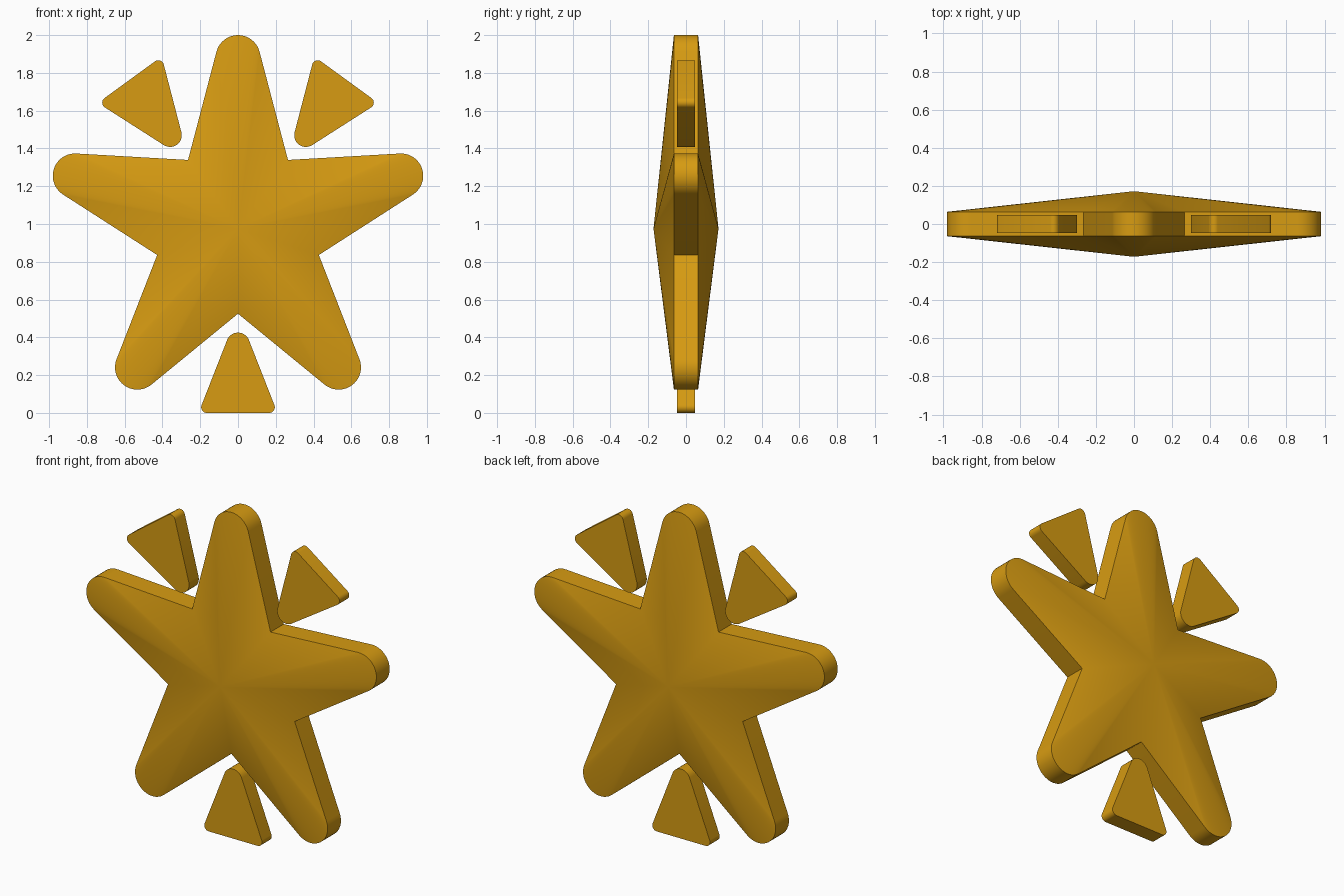
import bpy
import bmesh
from math import radians, cos, sin

CENTRE_Z = 0.975

cube = bpy.data.objects.get("Cube")
if cube:
    bpy.data.objects.remove(cube, do_unlink=True)

gold = bpy.data.materials.new("golden_yellow")
gold.use_nodes = True
gold.diffuse_color = (0.68, 0.33, 0.006, 1)
gold.node_tree.nodes["Principled BSDF"].inputs["Base Color"].default_value = gold.diffuse_color


def arc(x, z, radius, start, end, steps):
    """Points on an arc, angles in degrees."""
    angles = [radians(start + (end - start) * i / steps) for i in range(steps + 1)]
    return [(x + radius * cos(a), z + radius * sin(a)) for a in angles]


def turn(points, degrees):
    """Rotate outline points about the star centre."""
    c, s = cos(radians(degrees)), sin(radians(degrees))
    return [(x * c - z * s, x * s + z * c) for x, z in points]


def build_plate(name, outline, half, peak=None):
    """Extruded outline; with a peak, both faces rise to a central point."""
    bm = bmesh.new()
    rings = []
    for side in (-1, 1):
        ring = [bm.verts.new((x, side * half, z + CENTRE_Z)) for x, z in outline]
        rings.append(ring)
        if peak is None:
            bm.faces.new(ring)
        else:
            tip = bm.verts.new((0, side * peak, CENTRE_Z))
            for a, b in zip(ring, ring[1:] + ring[:1]):
                bm.faces.new((a, b, tip))
    front, back = rings
    for i in range(len(outline)):
        j = (i + 1) % len(outline)
        bm.faces.new((front[i], back[i], back[j], front[j]))
    bmesh.ops.recalc_face_normals(bm, faces=bm.faces)
    mesh = bpy.data.meshes.new(name)
    bm.to_mesh(mesh)
    bm.free()
    mesh.materials.append(gold)
    obj = bpy.data.objects.new(name, mesh)
    bpy.context.collection.objects.link(obj)
    bpy.ops.object.select_all(action='DESELECT')
    obj.select_set(True)
    bpy.context.view_layer.objects.active = obj
    bpy.ops.object.shade_smooth_by_angle(angle=radians(35))


# Five-armed star with rounded tips and sharp inner corners
arm = turn([(0, 0.45)], -36) + arc(0, 0.907, 0.118, 14.8, 165.2, 20)
star = [p for k in range(5) for p in turn(arm, 72 * k)]
build_plate("star_body", star, 0.064, 0.172)

# Three rounded wedges set between the arms
wedge = (arc(0.165, -0.945, 0.03, -90, 21, 8)
         + arc(0, -0.612, 0.062, 21, 159, 14)
         + arc(-0.165, -0.945, 0.03, 159, 270, 8))
for name, angle in (("wedge_bottom", 0), ("wedge_upper_left", 144), ("wedge_upper_right", -144)):
    build_plate(name, turn(wedge, angle), 0.047)
